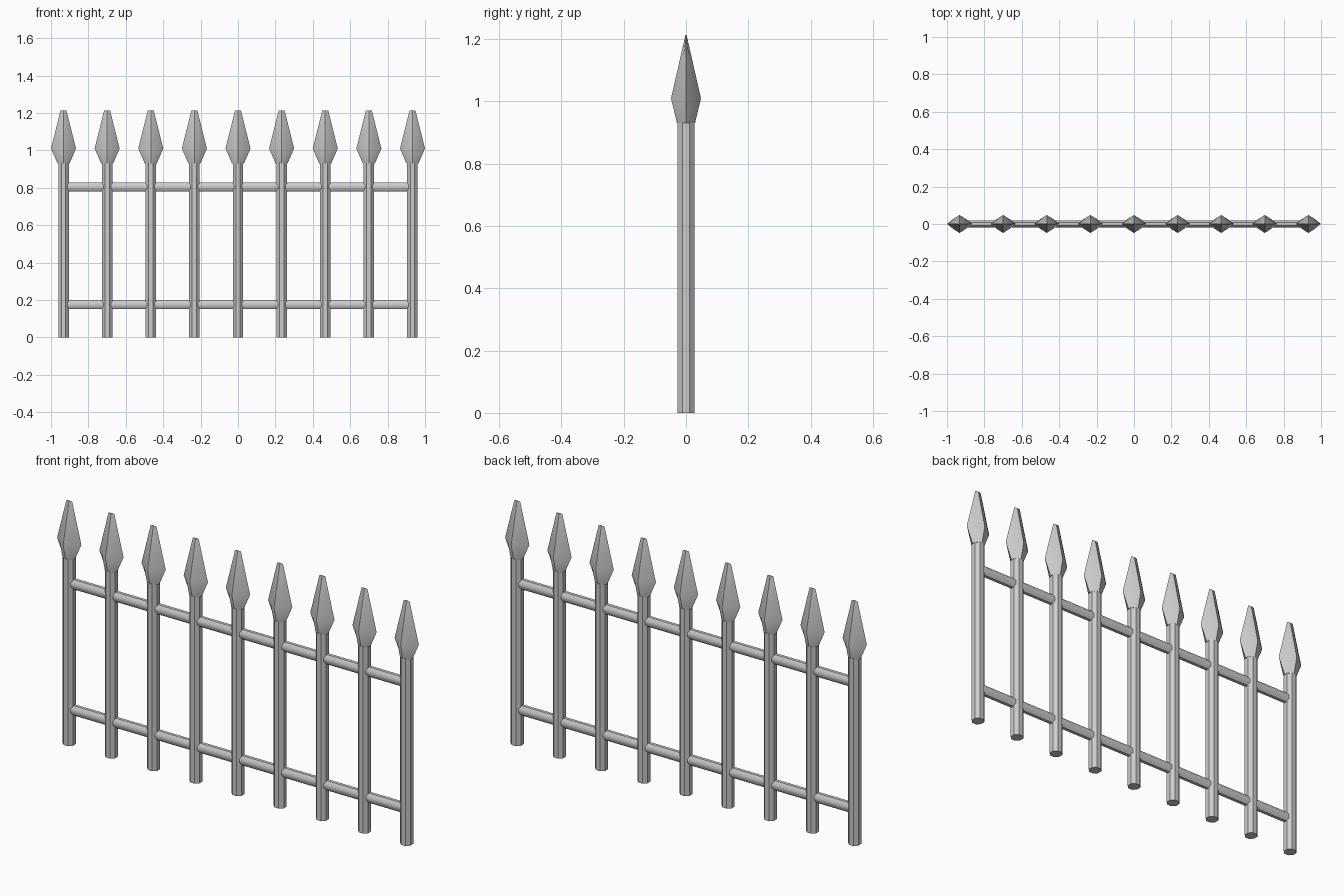
import bpy, bmesh
from math import pi, cos, sin, radians
from mathutils import Vector

if "Cube" in bpy.data.objects:
    bpy.data.objects.remove(bpy.data.objects["Cube"])

COUNT, SPACING = 9, 0.2332


def loft(name, rings, smooth=40):
    """Skin equal-length rings of points and cap both ends."""
    bm = bmesh.new()
    loops = [[bm.verts.new(p) for p in ring] for ring in rings]
    n = len(loops[0])
    for a, b in zip(loops, loops[1:]):
        for i in range(n):
            j = (i + 1) % n
            bm.faces.new((a[i], a[j], b[j], b[i]))
    bm.faces.new(loops[0][::-1])
    bm.faces.new(loops[-1])
    bmesh.ops.remove_doubles(bm, verts=bm.verts, dist=1e-5)
    bmesh.ops.recalc_face_normals(bm, faces=bm.faces)
    mesh = bpy.data.meshes.new(name)
    bm.to_mesh(mesh)
    bm.free()
    obj = bpy.data.objects.new(name, mesh)
    bpy.context.collection.objects.link(obj)
    bpy.ops.object.select_all(action='DESELECT')
    obj.select_set(True)
    bpy.context.view_layer.objects.active = obj
    bpy.ops.object.shade_smooth_by_angle(angle=radians(smooth))
    return obj


def octagon(rx, ry):
    """Flat-sided octagon with half widths rx, ry."""
    k = 1 / cos(pi / 8)
    return [(rx * k * cos(a), ry * k * sin(a))
            for a in (pi / 8 + i * pi / 4 for i in range(8))]


def lens(rx, ry, bulge):
    """Diamond section with slightly bulged sides; bulge 0.5 is straight."""
    b = bulge
    return [(rx, 0), (rx * b, ry * b), (0, ry), (-rx * b, ry * b),
            (-rx, 0), (-rx * b, -ry * b), (0, -ry), (rx * b, -ry * b)]


for i in range(COUNT):
    x = (i - (COUNT - 1) / 2) * SPACING
    # upright bar
    bar = loft("upright_bar", [[(px, py, z) for px, py in octagon(0.028, 0.028)]
                               for z in (0, 0.935)])
    bar.location.x = x
    # spear finial: round socket, wide diamond shoulder, chisel tip
    sections = [(0.93, 0.032, 0.029, 0.7), (1.01, 0.067, 0.048, 0.53),
                (1.213, 0.016, 0.002, 0.5)]
    head = loft("spear_finial", [[(px, py, z) for px, py in lens(rx, ry, b)]
                                 for z, rx, ry, b in sections])
    head.location.x = x

# two horizontal rails, ending inside the outer bars
for name, z in (("lower_rail", 0.175), ("upper_rail", 0.805)):
    loft(name, [[(x, py, z + pz) for py, pz in octagon(0.019, 0.024)]
                for x in (-0.93, 0.93)])
